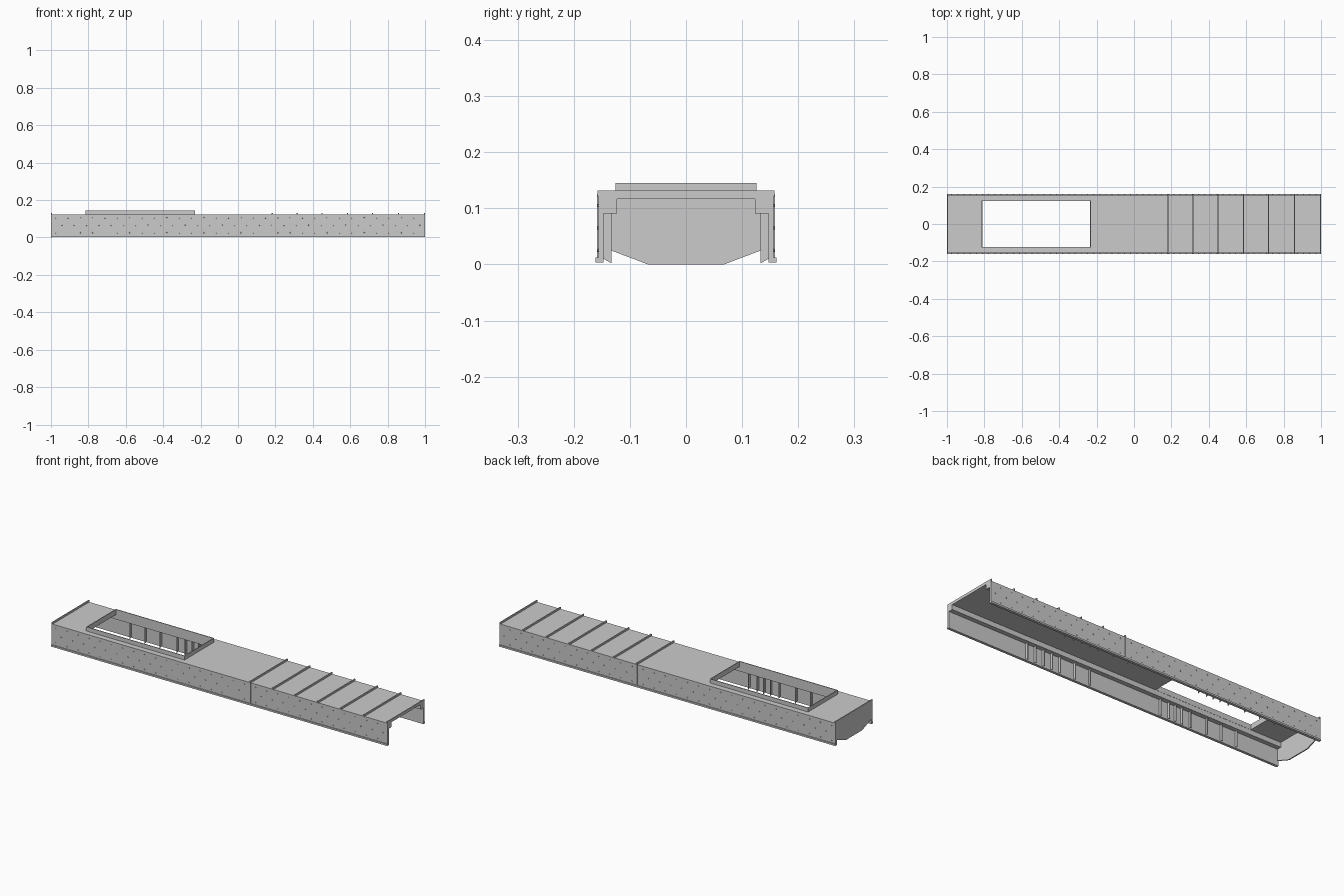
import bpy, bmesh
from mathutils import Matrix, Vector

if "Cube" in bpy.data.objects:
    bpy.data.objects.remove(bpy.data.objects["Cube"])


def finish(bm, name):
    bmesh.ops.recalc_face_normals(bm, faces=bm.faces)
    me = bpy.data.meshes.new(name)
    bm.to_mesh(me)
    bm.free()
    ob = bpy.data.objects.new(name, me)
    bpy.context.collection.objects.link(ob)
    return ob


def boxes(name, items):
    bm = bmesh.new()
    for x0, x1, y0, y1, z0, z1 in items:
        m = Matrix.Translation(((x0 + x1) / 2, (y0 + y1) / 2, (z0 + z1) / 2))
        bmesh.ops.create_cube(bm, size=1, matrix=m @ Matrix.Diagonal((x1 - x0, y1 - y0, z1 - z0, 1)))
    return finish(bm, name)


def plates(name, profile, x_list, t):
    """Extrude a (y, z) profile along x at each position."""
    bm = bmesh.new()
    for x in x_list:
        f = bm.faces.new([bm.verts.new((x, y, z)) for y, z in profile])
        r = bmesh.ops.extrude_face_region(bm, geom=[f])
        bmesh.ops.translate(bm, vec=Vector((t, 0, 0)),
                            verts=[v for v in r["geom"] if isinstance(v, bmesh.types.BMVert)])
    return finish(bm, name)


def mirror_y(ob):
    m = ob.modifiers.new("mirror", "MIRROR")
    m.use_axis = (False, True, False)
    return ob


X0, X1, WY = -0.815, -0.23, 0.126   # hatch opening

# deck with a rectangular opening
boxes("deck", [(-1, X0, -.156, .156, .117, .123), (X1, 1, -.156, .156, .117, .123),
               (X0, X1, WY, .156, .117, .123), (X0, X1, -.156, -WY, .117, .123)])

# raised hatch rim
t = 0.004
boxes("hatch_rim", [(X0, X0 + t, -WY, WY, .117, .145), (X1 - t, X1, -WY, WY, .117, .145),
                    (X0 + t, X1 - t, WY - t, WY, .117, .145),
                    (X0 + t, X1 - t, -WY, -WY + t, .117, .145)])

# side walls, bottom flanges and inner rails
mirror_y(boxes("side_wall", [(-1, 1, -.156, -.147, .004, .117)]))
mirror_y(boxes("bottom_flange", [(-1, 1, -.161, -.147, .003, .012)]))
mirror_y(boxes("inner_rail", [(-1, 1, -.147, -.123, .091, .117)]))

# ribs across the deck
ribs = [-.997, .183, .317, .45, .585, .72, .858, .997]
boxes("deck_ribs", [(x - .003, x + .003, -.158, .158, .121, .132) for x in ribs])

# vertical joint strip at the panel seam
mirror_y(boxes("joint_strip", [(.180, .186, -.159, -.147, .010, .125)]))

# thin upright stiffeners inside the walls
stiff = [.53, .48, .43, .38, .33, .24, .15, -.28, -.33, -.37, -.41, -.46, -.56, -.65, -.74]
mirror_y(plates("wall_stiffeners", [(-.147, .010), (-.133, .002), (-.133, .091), (-.147, .091)],
                stiff, .004))

# end plate with cut lower corners
plates("end_plate", [(-.147, .030), (-.068, 0), (.068, 0), (.147, .030), (.147, .120), (-.147, .120)],
       [-1], .006)

# rows of rivets on the walls
bm = bmesh.new()
for row, z in enumerate((.105, .065, .025)):
    for i in range(30):
        x = -.975 + i * .066 + (.033 if row == 1 else 0)
        m = Matrix.Translation((x, -.1565, z)) @ Matrix.Rotation(1.5708, 4, "X")
        bmesh.ops.create_cone(bm, cap_ends=True, segments=6, radius1=.0035, radius2=.0025,
                              depth=.003, matrix=m)
mirror_y(finish(bm, "rivets"))
